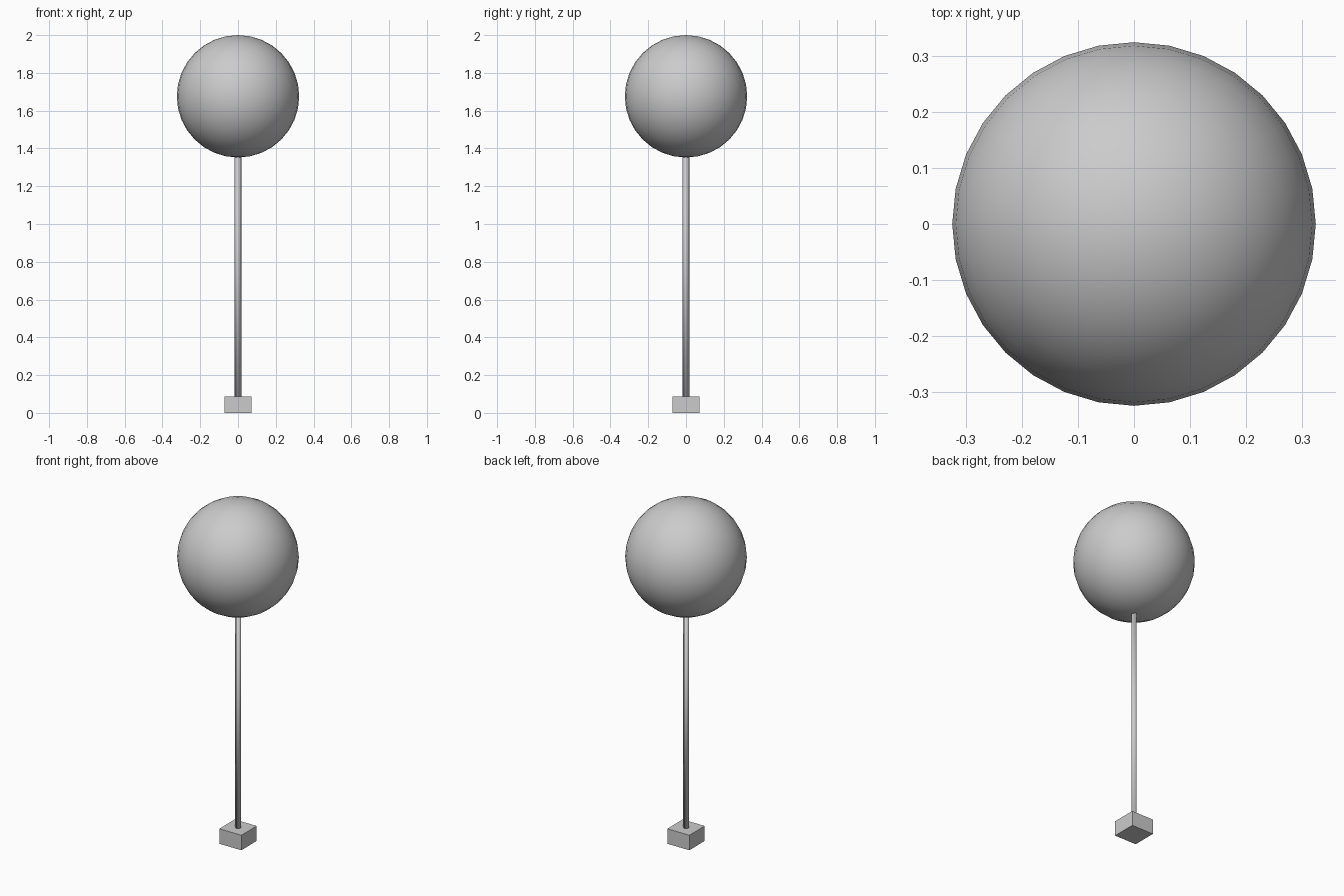
import bpy

if "Cube" in bpy.data.objects:
    bpy.data.objects.remove(bpy.data.objects["Cube"])

BASE_W, BASE_H = 0.143, 0.088
R = 0.324
SPHERE_Z = 2.0 - R
POLE_R = 0.0185
POLE_BOTTOM, POLE_TOP = 0.08, SPHERE_Z - R + 0.02

# square foot block
bpy.ops.mesh.primitive_cube_add(size=1, location=(0, 0, BASE_H / 2))
base = bpy.context.object
base.name = "base_block"
base.scale = (BASE_W, BASE_W, BASE_H)
bpy.ops.object.transform_apply(location=False, rotation=False, scale=True)

# thin four-sided pole, corners on the axes, softly shaded
bpy.ops.mesh.primitive_cylinder_add(
    vertices=4, radius=POLE_R, depth=POLE_TOP - POLE_BOTTOM,
    location=(0, 0, (POLE_TOP + POLE_BOTTOM) / 2))
bpy.context.object.name = "pole"
bpy.ops.object.shade_smooth()

# round globe on top
bpy.ops.mesh.primitive_uv_sphere_add(
    segments=32, ring_count=16, radius=R, location=(0, 0, SPHERE_Z))
bpy.context.object.name = "globe"
bpy.ops.object.shade_smooth()
